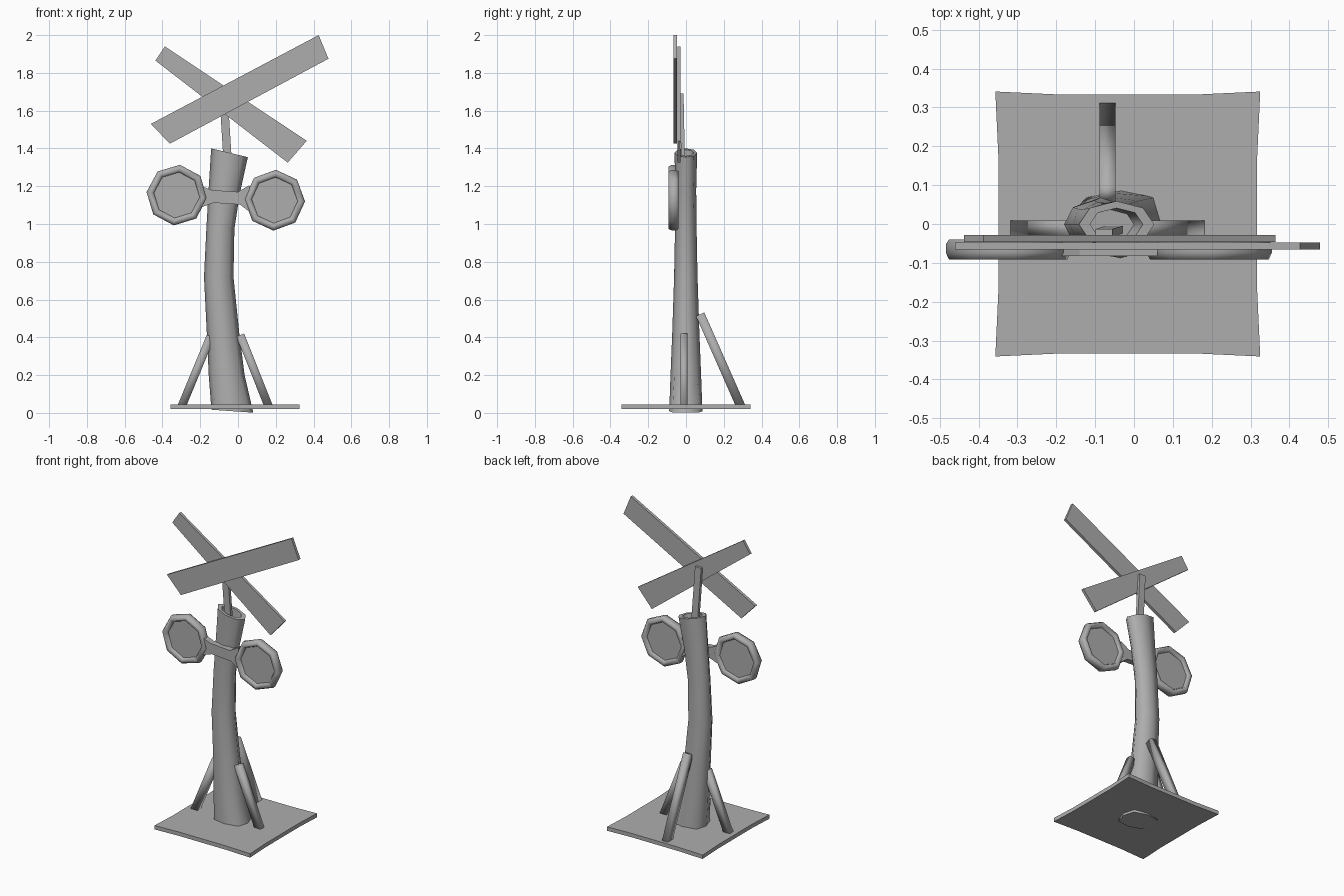
import bpy, bmesh, math
from mathutils import Vector

if "Cube" in bpy.data.objects:
    bpy.data.objects.remove(bpy.data.objects["Cube"])

# Dark grey paint shared by every part
grey = bpy.data.materials.new("dark_grey")
grey.diffuse_color = (0.42, 0.42, 0.42, 1)
grey.use_nodes = True
grey.node_tree.nodes["Principled BSDF"].inputs["Base Color"].default_value = grey.diffuse_color


def make(name, verts, faces, smooth=None):
    me = bpy.data.meshes.new(name)
    me.from_pydata([tuple(v) for v in verts], [], faces)
    me.materials.append(grey)
    bm = bmesh.new()
    bm.from_mesh(me)
    bmesh.ops.recalc_face_normals(bm, faces=bm.faces)
    bm.to_mesh(me)
    bm.free()
    ob = bpy.data.objects.new(name, me)
    bpy.context.collection.objects.link(ob)
    if smooth:
        bpy.ops.object.select_all(action='DESELECT')
        bpy.context.view_layer.objects.active = ob
        ob.select_set(True)
        bpy.ops.object.shade_smooth_by_angle(angle=math.radians(smooth))
    return ob


def loft(name, rings, smooth=None, closed=False):
    """Skin equal-sized rings; cap the ends, or join last to first."""
    n, m = len(rings[0]), len(rings)
    verts = [v for r in rings for v in r]
    faces = [(i * n + j, i * n + (j + 1) % n,
              (i + 1) % m * n + (j + 1) % n, (i + 1) % m * n + j)
             for i in range(m if closed else m - 1) for j in range(n)]
    if not closed:
        faces += [tuple(range(n)), tuple(range((m - 1) * n, m * n))]
    return make(name, verts, faces, smooth)


def slab(name, pts, y0, y1):
    """Front-view outline extruded in depth."""
    return loft(name, [[(x, y, z) for x, z in pts] for y in (y0, y1)])


def octagon(r, rot=0.0, square=1.0):
    """Eight points; square > 1 pushes the diagonals outward."""
    return [(r * (square if k % 2 else 1) * math.cos(rot + k * math.pi / 4),
             r * (square if k % 2 else 1) * math.sin(rot + k * math.pi / 4))
            for k in range(8)]


CORNERS = ((-1, -1), (1, -1), (1, 1), (-1, 1))

# Base plate with slightly pinched edges
side = [(-0.341, -0.341), (-0.17, -0.333), (0.17, -0.333)]
outline = []
for k in range(4):
    c, s = round(math.cos(k * math.pi / 2)), round(math.sin(k * math.pi / 2))
    outline += [(x * c - y * s - 0.016, x * s + y * c) for x, y in side]
loft("base_plate", [[(x, y, z) for x, y in outline] for z in (0.02, 0.045)])

# Bent hollow post: centre x, z, half width, half depth, tilt, squareness
sections = [(-0.03, 0.009, 0.111, 0.088, -0.07, 1.14), (-0.06, 0.2, 0.095, 0.081, 0, 1.06),
            (-0.079, 0.42, 0.086, 0.072, 0, 1), (-0.102, 0.72, 0.078, 0.062, 0, 1),
            (-0.093, 0.98, 0.074, 0.057, -0.05, 1), (-0.072, 1.18, 0.083, 0.055, -0.15, 1),
            (-0.045, 1.377, 0.097, 0.06, -0.24, 1),
            (-0.045, 1.377, 0.068, 0.042, -0.24, 1), (-0.06, 1.29, 0.06, 0.038, -0.2, 1)]
loft("post", [[(cx + rx * u, ry * v - 0.001, z + rx * u * t) for u, v in octagon(1, 0, sq)]
              for cx, z, rx, ry, t, sq in sections], 70)


# Softly shaded square braces leaning on the post
def brace(name, a, b, r=0.021):
    a, b = Vector(a), Vector(b)
    axis = (b - a).normalized()
    flat = axis.cross((0, 0, 1)).normalized()
    up = axis.cross(flat)
    loft(name, [[p + flat * r * 0.9 * u + up * r * 1.05 * v for u, v in CORNERS]
                for p in (a, b)], 120)


brace("brace_left", (-0.298, -0.01, 0.035), (-0.145, -0.01, 0.405))
brace("brace_right", (0.162, -0.01, 0.035), (0.012, -0.01, 0.412))
brace("brace_back", (-0.068, 0.29, 0.035), (-0.068, 0.075, 0.522), 0.023)

# Thin sign stem rising from the hollow
loft("sign_stem", [[(cx + sx * 0.022, cy + sy * 0.01, z) for sx, sy in CORNERS]
                   for cx, cy, z in ((-0.052, -0.015, 1.29), (-0.077, -0.023, 1.69))])

# Crossed boards
slab("board_front", [(-0.461, 1.53), (-0.361, 1.425), (0.479, 1.875), (0.427, 2.0)],
     -0.066, -0.047)
slab("board_back", [(-0.437, 1.865), (-0.387, 1.94), (0.364, 1.44), (0.263, 1.325)],
     -0.046, -0.028)

# Lamp crossbar with flared ends
slab("lamp_bracket", [(-0.19, 1.2), (-0.14, 1.18), (0.0, 1.17), (0.06, 1.205),
                      (0.06, 1.065), (0.01, 1.103), (-0.13, 1.112), (-0.19, 1.09)],
     -0.083, -0.045)

# Octagonal lamps: softly shaded rim (radius, y profile) plus inset disc
profile = [(0.161, -0.052), (0.161, -0.074), (0.153, -0.092), (0.13, -0.092),
           (0.117, -0.066), (0.13, -0.04), (0.153, -0.04)]
for name, cx, cz, rot in (("left", -0.324, 1.153, -0.1), ("right", 0.194, 1.126, -0.04)):
    loft("lamp_rim_" + name, [[(cx + u * r, y, cz + v * r) for r, y in profile]
                              for u, v in octagon(1, rot)], 80, closed=True)
    slab("lamp_disc_" + name, [(cx + u, cz + v) for u, v in octagon(0.125, rot)],
         -0.075, -0.055)
